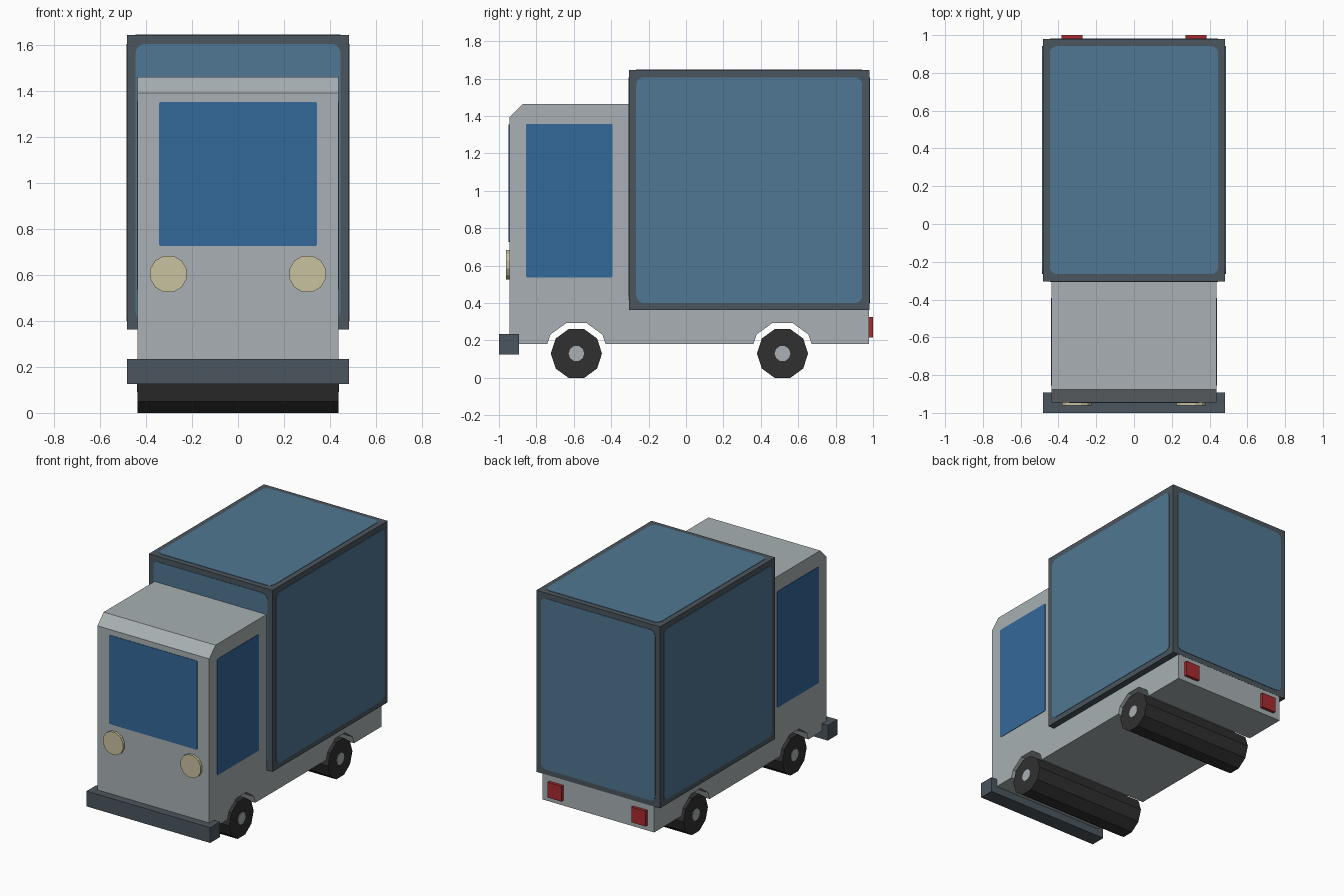
import bpy, bmesh, math

if "Cube" in bpy.data.objects:
    bpy.data.objects.remove(bpy.data.objects["Cube"])


def material(name, rgb):
    m = bpy.data.materials.new(name)
    lin = [((c / 255 + 0.055) / 1.055) ** 2.4 for c in rgb]
    m.diffuse_color = (*lin, 1)
    m.use_nodes = True
    m.node_tree.nodes["Principled BSDF"].inputs["Base Color"].default_value = m.diffuse_color
    return m


GREY = material("body grey", (168, 176, 179))
SLATE = material("slate frame", (75, 86, 94))
PANEL = material("panel blue", (79, 119, 146))
GLASS = material("window blue", (52, 104, 152))
CREAM = material("lamp cream", (201, 193, 160))
RED = material("lamp red", (168, 42, 47))
BLACK = material("tyre black", (48, 48, 48))


def prism(name, pts, axis, a, b, mat):
    """Extrude a 2D outline along an axis from a to b."""
    place = {"X": lambda u, v, w: (w, u, v),
             "Y": lambda u, v, w: (u, w, v),
             "Z": lambda u, v, w: (u, v, w)}[axis]
    bm = bmesh.new()
    lo = [bm.verts.new(place(u, v, a)) for u, v in pts]
    hi = [bm.verts.new(place(u, v, b)) for u, v in pts]
    bm.faces.new(lo)
    bm.faces.new(hi)
    n = len(pts)
    for i in range(n):
        j = (i + 1) % n
        bm.faces.new((lo[i], lo[j], hi[j], hi[i]))
    bmesh.ops.recalc_face_normals(bm, faces=bm.faces)
    me = bpy.data.meshes.new(name)
    bm.to_mesh(me)
    bm.free()
    me.materials.append(mat)
    ob = bpy.data.objects.new(name, me)
    bpy.context.collection.objects.link(ob)
    return ob


def rect(u0, u1, v0, v1, r=0.0):
    if r == 0:
        return [(u0, v0), (u1, v0), (u1, v1), (u0, v1)]
    corners = [(u1 - r, v1 - r), (u0 + r, v1 - r), (u0 + r, v0 + r), (u1 - r, v0 + r)]
    return [(cu + r * math.cos(math.radians(90 * k + 22.5 * i)),
             cv + r * math.sin(math.radians(90 * k + 22.5 * i)))
            for k, (cu, cv) in enumerate(corners) for i in range(5)]


def ring(cu, cv, r, n, turn=0.0):
    return [(cu + r * math.cos(turn + math.tau * i / n),
             cv + r * math.sin(turn + math.tau * i / n)) for i in range(n)]


W = 0.437                       # half width of the body
B = 0.483                       # half width of the cargo box
AXLES = (-0.586, 0.516)
HUB_Z = 0.13
T = 0.003                       # plate thickness

# Cab and chassis as one side profile, with wheel arches cut through
profile = [(-0.945, 0.18)]
for y in AXLES:
    profile.append((y - 0.156, 0.18))
    for deg in (144, 108, 72, 36):
        a = math.radians(deg)
        profile.append((y + 0.172 * math.cos(a), HUB_Z + 0.172 * math.sin(a)))
    profile.append((y + 0.156, 0.18))
profile += [(0.979, 0.18), (0.979, 0.363), (-0.305, 0.363),
            (-0.305, 1.463), (-0.875, 1.463), (-0.945, 1.393)]
prism("cab_and_chassis", profile, "X", -W, W, GREY)

# Cargo box and its inset-coloured panels
prism("cargo_box", rect(-0.305, 0.98, 0.363, 1.645), "X", -B, B, SLATE)
prism("roof_panel", rect(-0.446, 0.446, -0.266, 0.942, 0.04), "Z", 1.645, 1.645 + T, PANEL)
end = rect(-0.446, 0.446, 0.40, 1.607, 0.04)
prism("box_front_panel", end, "Y", -0.305 - T, -0.305, PANEL)
prism("box_rear_panel", end, "Y", 0.98, 0.98 + T, PANEL)

# Windscreen and front bumper
prism("windscreen", rect(-0.344, 0.344, 0.726, 1.354, 0.01), "Y", -0.945 - T, -0.945, GLASS)
prism("front_bumper", rect(-1.0, -0.893, 0.126, 0.234), "X", -B, B, SLATE)

# Parts repeated on both sides
for side, s in (("left", -1), ("right", 1)):
    prism(f"box_panel_{side}", rect(-0.266, 0.942, 0.40, 1.607, 0.04), "X", s * B, s * (B + T), PANEL)
    prism(f"cab_window_{side}", rect(-0.856, -0.392, 0.537, 1.358, 0.01), "X", s * W, s * (W + T), GLASS)
    prism(f"headlight_{side}", ring(s * 0.303, 0.605, 0.082, 12, math.pi / 12), "Y", -0.962, -0.945, CREAM)
    x = s * 0.328
    prism(f"tail_light_{side}", rect(x - 0.055, x + 0.055, 0.216, 0.324), "Y", 0.979, 1.0, RED)

# Full-width wheel rollers with hub discs
for end_name, y in zip(("front", "rear"), AXLES):
    prism(f"{end_name}_wheels", ring(y, HUB_Z, 0.1367, 10), "X", -W, W, BLACK)
    for side, s in (("left", -1), ("right", 1)):
        prism(f"{end_name}_hub_{side}", ring(y, HUB_Z, 0.042, 10), "X", s * W, s * (W + T), GREY)
